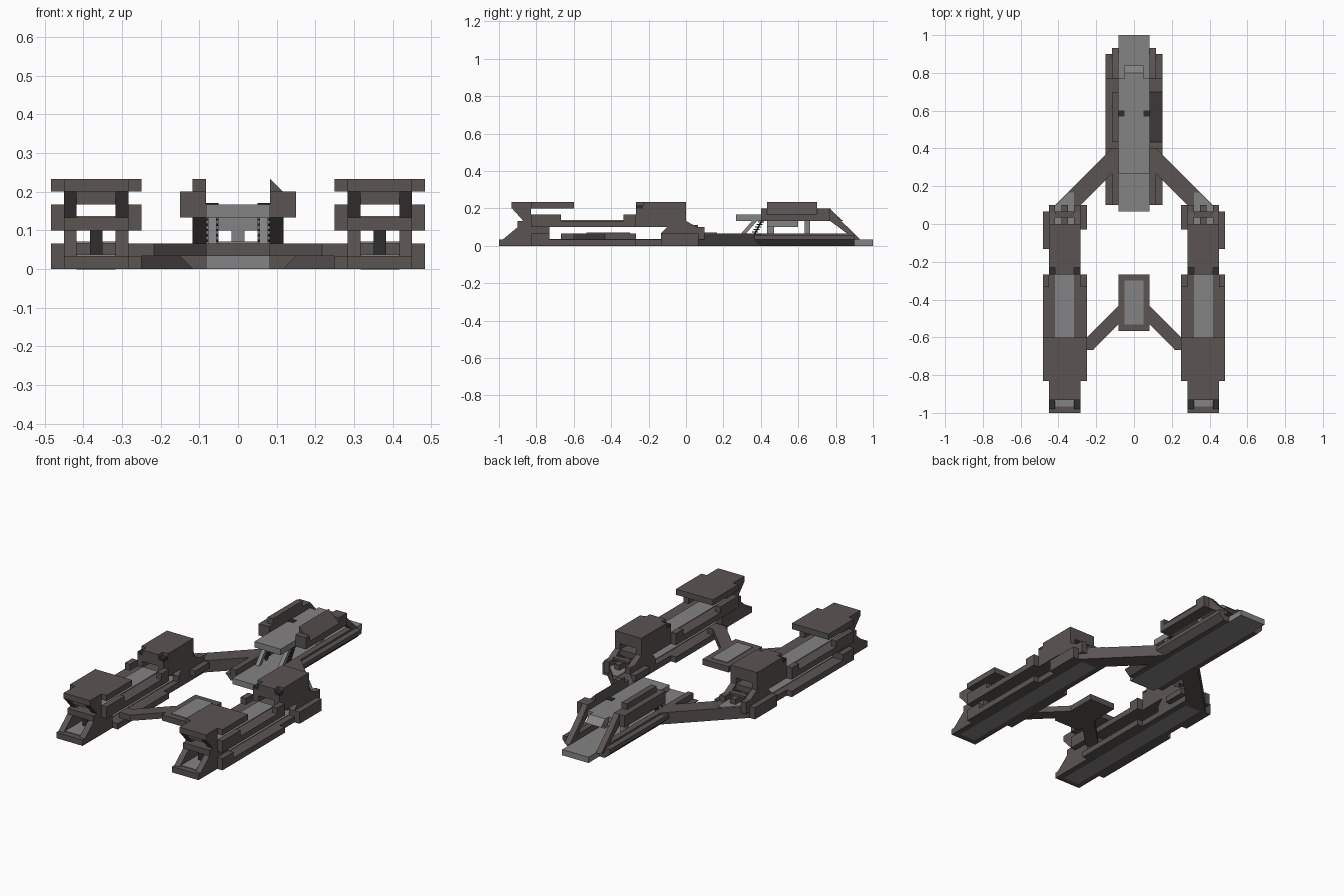
import bpy, bmesh, math
from mathutils import Vector

if "Cube" in bpy.data.objects:
    bpy.data.objects.remove(bpy.data.objects["Cube"])


def material(name, rgb):
    m = bpy.data.materials.new(name)
    m.diffuse_color = (*rgb, 1)
    m.use_nodes = True
    m.node_tree.nodes["Principled BSDF"].inputs["Base Color"].default_value = m.diffuse_color
    return m


BROWN = material("dull_brown", (0.105, 0.088, 0.086))
GREY = material("mid_grey", (0.23, 0.23, 0.23))
DARK = material("dark_iron", (0.03, 0.028, 0.028))
U = 1 / 30  # model grid step


def finish(name, bm, mat):
    bmesh.ops.recalc_face_normals(bm, faces=bm.faces)
    me = bpy.data.meshes.new(name)
    bm.to_mesh(me)
    bm.free()
    me.materials.append(mat)
    ob = bpy.data.objects.new(name, me)
    bpy.context.collection.objects.link(ob)
    return ob


def prism(name, pts, axis, lo, hi, mat, sides=(1,)):
    """Extrude a profile along axis (0=x with y,z points; 1=y with x,z; 2=z with x,y)."""
    for s in sides:
        bm = bmesh.new()

        def place(p, d):
            v = list(p)
            v.insert(axis, d)
            return bm.verts.new((v[0] * s, v[1], v[2]))
        a = [place(p, lo) for p in pts]
        b = [place(p, hi) for p in pts]
        bm.faces.new(a)
        bm.faces.new(b)
        for i in range(len(a)):
            j = (i + 1) % len(a)
            bm.faces.new((a[i], a[j], b[j], b[i]))
        finish(name + ("_left" if s < 0 else ""), bm, mat)


def box(name, x0, x1, y0, y1, z0, z1, mat=BROWN, sides=(1,)):
    prism(name, [(x0, y0), (x1, y0), (x1, y1), (x0, y1)], 2, z0, z1, mat, sides)


LR = (1, -1)
# x limits of the pod: inner rail, walls, slot, outer rail
XI, XA, XB, XC, XD, XO = 0.25, 0.283, 0.317, 0.417, 0.45, 0.483

# ---- side pods: floor ----
box("pod_base", XA, XD, -1, 0.067, 0, U, BROWN, LR)
box("pod_floor_strip", XB, XC, -0.967, 0.06, U, U + 0.004, GREY, LR)
box("pod_belly_strip", XB, XC, -0.967, 0.06, -0.0005, 0.002, GREY, LR)
box("outer_lower_rail", XD, XO, -0.73, -0.267, 0, U, BROWN, LR)
box("inner_lower_rail", XI, XA, -0.73, -0.267, 0, U, BROWN, LR)
for y0, y1 in ((-0.83, -0.73), (-0.133, 0.067)):
    box("outer_rail_block", XD, XO, y0, y1, 0, 2 * U, BROWN, LR)

# ---- side pods: slanted walls carrying the front plate ----
wall = [(-0.98, U), (-0.9, 0.1), (-0.9, 0.133), (-0.87, 0.133), (-0.93, 0.2),
        (-0.83, 0.2), (-0.83, 0.133), (-0.73, 0.133), (-0.73, U)]
for x0, x1 in ((XA, XB), (XC, XD)):
    prism("pod_front_wall", wall, 0, x0, x1, BROWN, LR)
box("front_divider", 0.35, 0.383, -0.86, -0.76, U, 0.1, DARK, LR)
box("front_plate_core", XB, XC, -0.9, -0.83, 0.167, 0.2, BROWN, LR)
box("front_plate_nose", XA, XD, -0.933, -0.83, 0.2, 0.233, BROWN, LR)
box("front_plate", XI, XO, -0.83, -0.6, 0.2, 0.233, BROWN, LR)

# ---- side pods: deck and edge blocks ----
box("pod_deck", XA, XD, -0.9, -0.0, 0.1, 0.133, BROWN, LR)
box("deck_strip", XB, XC, -0.82, -0.267, 0.133, 0.137, GREY, LR)
for x0, x1 in ((XI, XA), (XD, XO)):
    box("deck_edge", x0, x1, -0.83, -0.267, 0.1, 0.133, BROWN, LR)
    box("edge_block_front", x0, x1, -0.83, -0.667, 0.133, 0.167, BROWN, LR)
    box("edge_block_rear", x0, x1, -0.333, -0.267, 0.133, 0.167, BROWN, LR)

# ---- side pods: rear housing with open tunnel ----
for x0, x1 in ((XA, XB), (XC, XD)):
    box("housing_wall", x0, x1, -0.267, 0, 0.133, 0.2, BROWN, LR)
    box("housing_chamfer", x0, x1, -0.267, -0.23, 0.2, 0.215, DARK, LR)
    prism("housing_foot", [(-0.133, U), (0.1, U), (0.1, 0.1), (0.06, 0.1), (0, 0.133),
                           (-0.07, 0.133), (-0.133, 0.067)], 0, x0, x1, BROWN, LR)
box("housing_ceiling", XB, XC, -0.267, 0, 0.167, 0.2, BROWN, LR)
box("housing_roof", XA, XD, -0.23, 0, 0.2, 0.233, BROWN, LR)
box("housing_roof_lip", XB, XC, -0.267, -0.23, 0.2, 0.233, BROWN, LR)
box("rear_divider", 0.35, 0.383, -0.1, 0.1, U, 0.1, BROWN, LR)
box("rear_crossbar", XB, XC, 0.035, 0.065, 0.1, 0.112, BROWN, LR)
box("inner_rail_block", XI, XA, -0.03, 0.1, U, 2 * U, BROWN, LR)

# ---- arms joining pods to the centre ----
prism("rear_arm", [(0.117, 0.4), (0.15, 0.367), (0.45, 0.067), (0.283, 0.067),
                   (0.283, 0.1), (0.117, 0.267)], 2, 0, 2 * U, BROWN, LR)
prism("arm_corner_plate", [(XB, 0.06), (XB, 0.167), (0.345, 0.167), (XC, 0.095), (XC, 0.06)],
      2, 2 * U, 2 * U + 0.004, GREY, LR)
prism("front_arm", [(0.083, -0.433), (0.25, -0.6), (0.283, -0.6), (0.283, -0.667),
                    (0.217, -0.667), (0.083, -0.533)], 2, U, 2 * U, BROWN, LR)
box("front_pad", -0.083, 0.083, -0.567, -0.267, U, 2 * U)
box("front_pad_inset", -0.05, 0.05, -0.533, -0.3, 2 * U, 2 * U + 0.004, GREY)

# ---- central hull ----
box("hull_floor", -0.083, 0.083, 0.067, 1, 0, U, GREY)
prism("hull_sill", [(0.083, 0), (0.117, 0), (0.15, U), (0.083, U)], 1, 0.1, 0.9, BROWN, LR)
box("hull_rail", 0.083, 0.117, 0.1, 0.87, U, 2 * U, BROWN, LR)
box("hull_rail_step", 0.117, 0.15, 0.3, 0.9, U, 2 * U * 0.85, BROWN, LR)
prism("hull_rear_strut", [(0.933, U), (0.86, U), (0.86, 2 * U), (0.77, 0.133), (0.74, 0.167),
                          (0.77, 0.2), (0.83, 0.133)], 0, 0.083, 0.117, BROWN, LR)

# ---- central body, with narrow raised spine ----
box("body_deck", -0.083, 0.083, 0.267, 0.77, 0.133, 0.167, GREY)
prism("body_spine", [(0.3, 0.167), (0.8, 0.167), (0.84, 0.133), (0.77, 0.133), (0.3, 0.133)],
      0, -0.05, 0.05, GREY)
box("body_keel", -0.05, 0.05, 0.433, 0.6, 0.1, 0.133, GREY)
box("keel_post", -0.017, 0.017, 0.433, 0.47, U, 0.1, GREY)
box("body_rear_post", 0.05, 0.083, 0.633, 0.663, U, 0.133, GREY, LR)
box("deck_slot", 0.05, 0.083, 0.57, 0.6, 0.167, 0.171, DARK, LR)
prism("body_front_strut", [(0.267, U), (0.293, U), (0.38, 0.133), (0.353, 0.133)],
      0, 0.055, 0.078, GREY, LR)

# ---- side armour: stepped on the left, sloped on the right ----
box("side_beam", 0.083, 0.15, 0.4, 0.77, 0.133, 0.167, BROWN, LR)
box("left_armour_lower", -0.15, -0.083, 0.4, 0.77, 0.167, 0.2)
box("left_armour_upper", -0.117, -0.083, 0.433, 0.7, 0.2, 0.233)
prism("right_armour_slope", [(0.083, 0.167), (0.15, 0.167), (0.083, 0.233)], 1, 0.433, 0.7, BROWN)
for y0, y1 in ((0.4, 0.433), (0.7, 0.77)):
    box("right_armour_end", 0.083, 0.15, y0, y1, 0.167, 0.2)

# ---- coil springs as tilted stacks of rings ----
for s in LR:
    bm = bmesh.new()
    for i in range(6):
        t = i / 5
        ring = bmesh.ops.create_cone(bm, cap_ends=True, segments=10, radius1=0.016,
                                     radius2=0.016, depth=0.006)
        bmesh.ops.translate(bm, verts=ring["verts"],
                            vec=Vector((s * 0.067, 0.36 + 0.04 * t, 0.06 + 0.068 * t)))
    finish("coil_spring", bm, DARK)
    prism("spring_rod", [(0.345, U), (0.355, U), (0.41, 0.133), (0.4, 0.133)], 0,
          0.062 * s, 0.072 * s, DARK)
